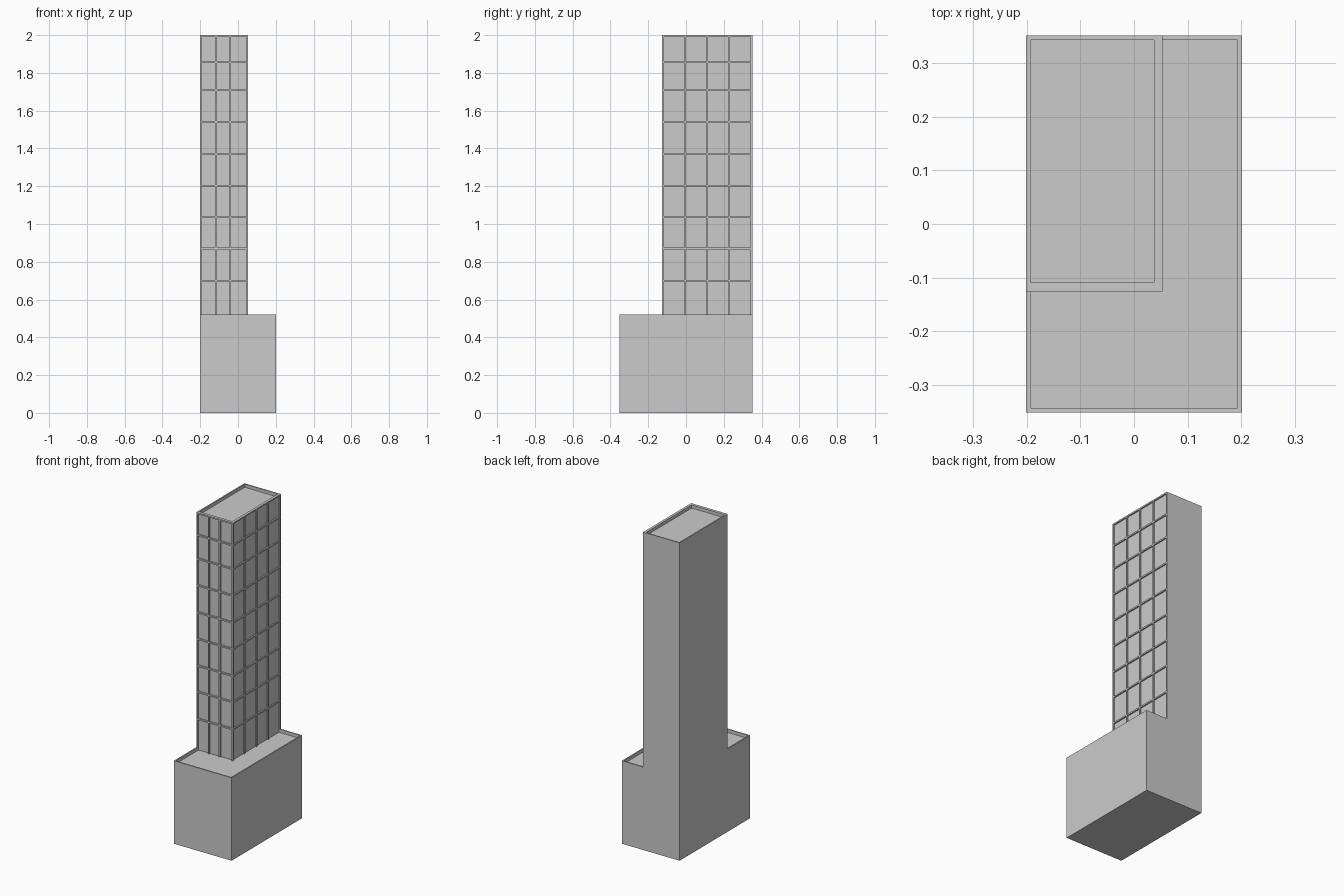
import bpy, bmesh

if "Cube" in bpy.data.objects:
    bpy.data.objects.remove(bpy.data.objects["Cube"])

def mesh_object(name, bm):
    bmesh.ops.recalc_face_normals(bm, faces=bm.faces[:])
    me = bpy.data.meshes.new(name)
    bm.to_mesh(me)
    bm.free()
    ob = bpy.data.objects.new(name, me)
    bpy.context.collection.objects.link(ob)
    return ob

def add_box(bm, x0, x1, y0, y1, z0, z1):
    verts = bmesh.ops.create_cube(bm, size=1)["verts"]
    for v in verts:
        v.co = (x1 if v.co.x > 0 else x0,
                y1 if v.co.y > 0 else y0,
                z1 if v.co.z > 0 else z0)

def parapet_block(name, x0, x1, y0, y1, z0, z1, rim=0.008, drop=0.02):
    """Box whose roof is sunk behind a thin parapet."""
    bm = bmesh.new()
    add_box(bm, x0, x1, y0, y1, z0, z1)
    bm.normal_update()
    top = max(bm.faces, key=lambda f: f.calc_center_median().z)
    bmesh.ops.inset_region(bm, faces=[top], thickness=rim, use_even_offset=True)
    floor = bmesh.ops.extrude_face_region(bm, geom=[top])
    bmesh.ops.translate(bm, vec=(0, 0, -drop),
                        verts=[g for g in floor["geom"] if isinstance(g, bmesh.types.BMVert)])
    if top.is_valid:
        bmesh.ops.delete(bm, geom=[top], context='FACES_ONLY')
    return mesh_object(name, bm)

X0, X1, Y0, Y1 = -0.201, 0.201, -0.351, 0.351
ROOF, TOP = 0.522, 2.0
WX, WY = 0.045, -0.117       # tower wall planes (right, front)
FX, FY = 0.053, -0.127       # outer planes of the facade grid
W = 0.009                    # bar width

# Podium and tower
parapet_block("podium", X0, X1, Y0, Y1, 0, ROOF)
parapet_block("tower", X0, WX, WY, Y1, 0.49, TOP)

rows = [0.70, 0.87, 1.035, 1.203, 1.37, 1.54, 1.708, 1.857, TOP - W / 2]

# Front facade grid: three bays
bm = bmesh.new()
cols = [X0 + W / 2, -0.116, -0.041]
for x in cols:
    add_box(bm, x - W / 2, x + W / 2, FY, WY, 0.5, TOP)
edges = cols + [WX + W / 2]
for a, b in zip(edges, edges[1:]):
    for z in rows:
        add_box(bm, a + W / 2, b - W / 2, FY, WY, z - W / 2, z + W / 2)
mesh_object("front_facade_grid", bm)

# Corner post shared by both facades
bm = bmesh.new()
add_box(bm, WX, FX, FY, WY, 0.5, TOP)
mesh_object("corner_post", bm)

# Right facade grid: four bays
bm = bmesh.new()
step = (Y1 - W / 2 - (WY - W / 2)) / 4
cols = [WY - W / 2 + step * i for i in range(5)]
for y in cols[1:]:
    add_box(bm, WX, FX, y - W / 2, y + W / 2, 0.5, TOP)
for a, b in zip(cols, cols[1:]):
    for z in rows:
        add_box(bm, WX, FX, a + W / 2, b - W / 2, z - W / 2, z + W / 2)
mesh_object("right_facade_grid", bm)
